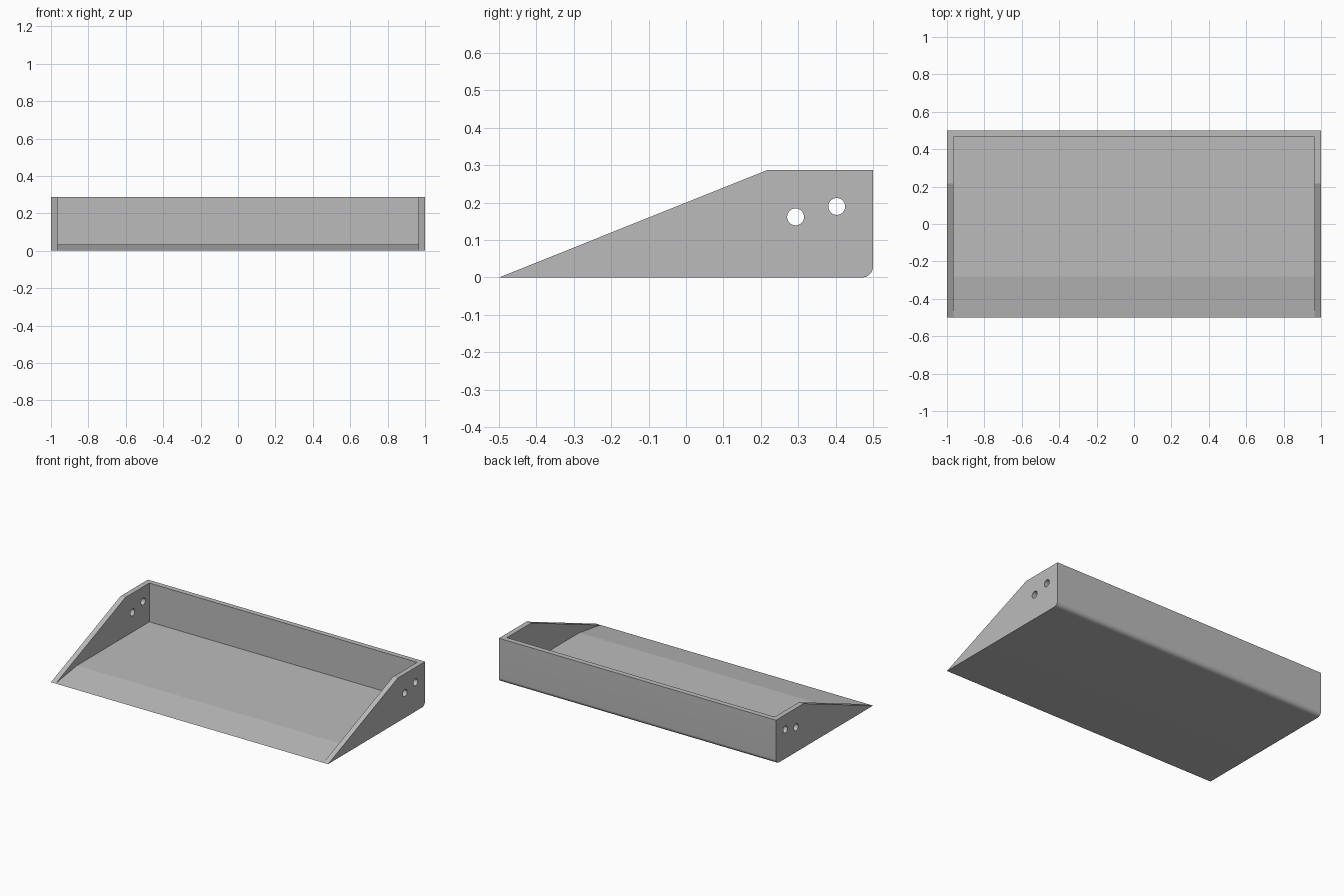
import bpy
import bmesh
from math import cos, sin, pi, radians

WIDTH = 2.0
WALL = 0.034      # thickness of the sides, back and floor
HEIGHT = 0.287
RADIUS = 0.03     # rounded lower back edge

default = bpy.data.objects.get("Cube")
if default:
    bpy.data.objects.remove(default, do_unlink=True)

grey = bpy.data.materials.new("plain grey")
grey.use_nodes = True
colour = (0.5, 0.5, 0.5, 1)
grey.diffuse_color = colour
grey.node_tree.nodes["Principled BSDF"].inputs["Base Color"].default_value = colour


def prism(name, profile, width):
    """Extrude a (y, z) outline along x, centred on x = 0."""
    bm = bmesh.new()
    face = bm.faces.new([bm.verts.new((-width / 2, y, z)) for y, z in profile])
    side = bmesh.ops.extrude_face_region(bm, geom=[face])["geom"]
    verts = [v for v in side if isinstance(v, bmesh.types.BMVert)]
    bmesh.ops.translate(bm, verts=verts, vec=(width, 0, 0))
    bmesh.ops.recalc_face_normals(bm, faces=bm.faces)
    mesh = bpy.data.meshes.new(name)
    bm.to_mesh(mesh)
    bm.free()
    obj = bpy.data.objects.new(name, mesh)
    bpy.context.collection.objects.link(obj)
    mesh.materials.append(grey)
    return obj


def arc(y, z, r, start, sweep, steps):
    return [(y + r * cos(start + sweep * i / steps),
             z + r * sin(start + sweep * i / steps)) for i in range(steps + 1)]


def cut(target, cutter):
    """Subtract the cutter from the target, then discard the cutter."""
    cutter.hide_render = True
    mod = target.modifiers.new("cut", "BOOLEAN")
    mod.operation = "DIFFERENCE"
    mod.solver = "EXACT"
    mod.object = cutter
    bpy.context.view_layer.objects.active = target
    bpy.ops.object.modifier_apply(modifier=mod.name)
    bpy.data.objects.remove(cutter, do_unlink=True)


# Solid wedge with sloping sides and a rounded lower back edge
outline = [(-0.5, 0)] + arc(0.5 - RADIUS, RADIUS, RADIUS, -pi / 2, pi / 2, 14)
outline += [(0.5, HEIGHT), (0.217, HEIGHT)]
tray = prism("scoop_tray", outline, WIDTH)

# Open hollow: back wall, flat floor and a shallow ramp to the front lip
hollow = [(0.5 - WALL, 0.4), (0.5 - WALL, WALL), (-0.28, WALL),
          (-0.5, 0.001), (-0.6, 0.001), (-0.6, 0.4)]
cut(tray, prism("hollow_cutter", hollow, WIDTH - 2 * WALL))

# Two mounting holes through both sides
for y, z in ((0.293, 0.162), (0.403, 0.19)):
    ring = arc(y, z, 0.0225, 0, 2 * pi, 48)[:-1]
    cut(tray, prism("hole_cutter", ring, WIDTH + 0.2))

# Smooth only the rounded edge and the holes
bpy.ops.object.select_all(action="DESELECT")
tray.select_set(True)
bpy.context.view_layer.objects.active = tray
bpy.ops.object.shade_smooth_by_angle(angle=radians(8))
